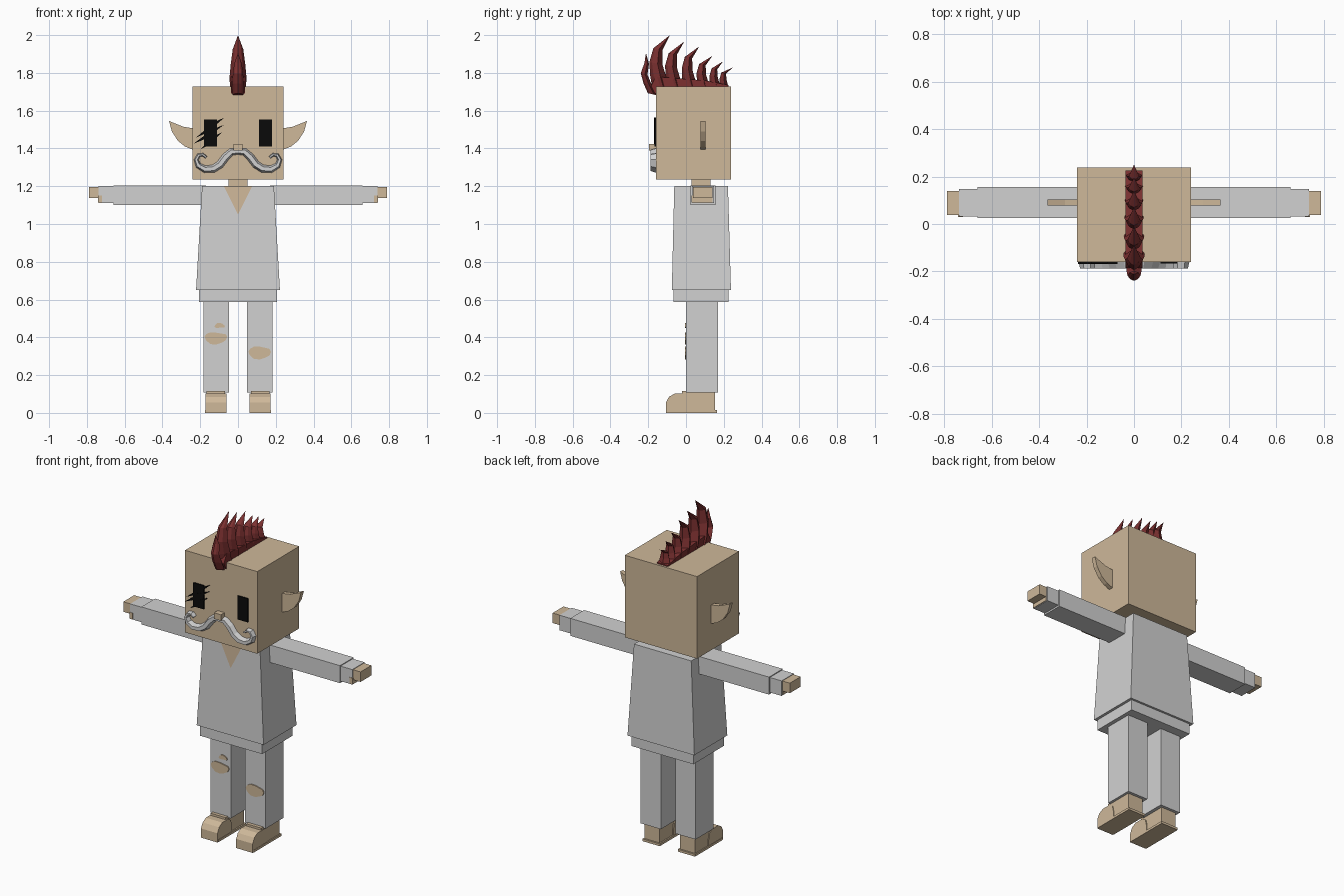
import bpy, math
from mathutils import Vector

cube = bpy.data.objects.get("Cube")
if cube:
    bpy.data.objects.remove(cube, do_unlink=True)


def material(name, rgb):
    m = bpy.data.materials.new(name)
    m.use_nodes = True
    m.diffuse_color = (*rgb, 1)
    m.node_tree.nodes["Principled BSDF"].inputs["Base Color"].default_value = (*rgb, 1)
    return m


SKIN = material("skin", (0.62, 0.48, 0.32))
CLOTH = material("pale grey cloth", (0.64, 0.64, 0.64))
BLACK = material("black", (0.003, 0.003, 0.003))
RED = material("dark red hair", (0.2, 0.03, 0.03))


def add(name, verts, faces, mat):
    me = bpy.data.meshes.new(name)
    me.from_pydata(verts, [], faces)
    me.materials.append(mat)
    ob = bpy.data.objects.new(name, me)
    bpy.context.collection.objects.link(ob)
    # consistent outward normals
    import bmesh
    bm = bmesh.new()
    bm.from_mesh(me)
    bmesh.ops.recalc_face_normals(bm, faces=bm.faces)
    bm.to_mesh(me)
    bm.free()
    return ob


def loft(name, rings, mat):
    """Join rings of equal length and cap both ends."""
    n = len(rings[0])
    verts = [v for r in rings for v in r]
    faces = [tuple(range(n)), tuple(range(len(verts) - n, len(verts)))]
    for k in range(len(rings) - 1):
        for i in range(n):
            j = (i + 1) % n
            faces.append((k*n + i, k*n + j, k*n + n + j, k*n + n + i))
    return add(name, verts, faces, mat)


def rect(x0, x1, y0, y1, z):
    return [(x0, y0, z), (x1, y0, z), (x1, y1, z), (x0, y1, z)]


def box(name, x, y, z, mat):
    return loft(name, [rect(*x, *y, z[0]), rect(*x, *y, z[1])], mat)


def plate(name, pts, y0, y1, mat):
    """Outline in x, z given thickness in y."""
    return loft(name, [[(x, y, z) for x, z in pts] for y in (y0, y1)], mat)


def side_prism(name, pts, x0, x1, mat):
    """Outline in y, z given width in x."""
    return loft(name, [[(x, y, z) for y, z in pts] for x in (x0, x1)], mat)


def span(s, a, b):
    return tuple(sorted((s*a, s*b)))


# Head, neck and clothed trunk
box("head", (-0.24, 0.24), (-0.16, 0.238), (1.235, 1.728), SKIN)
box("neck", (-0.05, 0.05), (0.03, 0.13), (1.18, 1.25), SKIN)
loft("shirt", [rect(-0.222, 0.222, -0.075, 0.238, 0.65),
               rect(-0.19, 0.19, -0.062, 0.222, 1.202)], CLOTH)
box("shirt_hem", (-0.206, 0.206), (-0.065, 0.225), (0.587, 0.66), CLOTH)
add("open_collar", [(-0.075, -0.066, 1.2), (0.075, -0.066, 1.2), (0, -0.07, 1.05)],
    [(0, 1, 2)], SKIN)

# Paired limbs and ears
ear = [(0.23, 1.505), (0.29, 1.515), (0.365, 1.545), (0.35, 1.49),
       (0.318, 1.44), (0.28, 1.41), (0.23, 1.39)]
toe = [(-0.106, 0.0), (-0.106, 0.055), (-0.09, 0.085), (-0.06, 0.102),
       (0.0, 0.102), (0.022, 0.085), (0.03, 0.05), (0.03, 0.0)]
for s, side in ((1, "left"), (-1, "right")):
    box(side + "_sleeve", span(s, 0.17, 0.66), (0.025, 0.155), (1.1, 1.205), CLOTH)
    box(side + "_cuff", span(s, 0.65, 0.738), (0.031, 0.147), (1.11, 1.2), CLOTH)
    box(side + "_hand", span(s, 0.72, 0.788), (0.037, 0.14), (1.137, 1.197), SKIN)
    box(side + "_palm", span(s, 0.72, 0.742), (0.029, 0.14), (1.113, 1.15), SKIN)
    plate(side + "_ear", [(s*x, z) for x, z in ear], 0.077, 0.104, SKIN)
    box(side + "_leg", span(s, 0.048, 0.183), (0.0, 0.17), (0.108, 0.6), CLOTH)
    box(side + "_foot", span(s, 0.068, 0.168), (-0.02, 0.153), (0.0, 0.115), SKIN)
    box(side + "_sole", span(s, 0.06, 0.174), (-0.1, 0.163), (0.0, 0.014), SKIN)
    side_prism(side + "_toe_cap", toe, *span(s, 0.062, 0.172), SKIN)
    box(side + "_eye", span(s, 0.112, 0.181), (-0.167, -0.155), (1.41, 1.552), BLACK)

# Slashes over the right eye
slashes = [((-0.225, 1.455), (-0.07, 1.565)), ((-0.235, 1.425), (-0.075, 1.525)),
           ((-0.2, 1.395), (-0.085, 1.485))]
for a, b in slashes:
    a, b = Vector(a), Vector(b)
    d = b - a
    n = Vector((-d.y, d.x)).normalized() * 0.011
    pts = [a, a + d*0.35 - n, b, a + d*0.65 + n]
    plate("eye_slash", [tuple(p) for p in pts], -0.169, -0.16, BLACK)

# Nose
box("nose", (-0.023, 0.023), (-0.195, -0.155), (1.388, 1.424), SKIN)

# Curled moustache swept along half a path, then mirrored
path = [(0, 1.385, 1), (0.035, 1.382, 1.1), (0.065, 1.355, 1.2), (0.095, 1.315, 1.2),
        (0.13, 1.293, 1.2), (0.175, 1.29, 1.1), (0.21, 1.31, 0.9), (0.221, 1.34, 0.7),
        (0.208, 1.364, 0.6), (0.185, 1.367, 0.5), (0.168, 1.352, 0.4)]
full = [(-x, z, r) for x, z, r in path[:0:-1]] + path
rings = []
for i, (x, z, r) in enumerate(full):
    p, q = full[max(i - 1, 0)], full[min(i + 1, len(full) - 1)]
    t = Vector((q[0] - p[0], q[1] - p[1])).normalized()
    nx, nz, w = -t.y, t.x, 0.018*r
    rings.append([(x + nx*w, -0.158, z + nz*w), (x + nx*w*0.5, -0.187, z + nz*w*0.5),
                  (x - nx*w*0.5, -0.187, z - nz*w*0.5), (x - nx*w, -0.158, z - nz*w)])
loft("moustache", rings, CLOTH)

# Ragged knee holes showing skin
def knee_hole(name, cx, cz, rx, rz, lift):
    pts = []
    for i in range(12):
        a = math.tau*i/12
        k = 1 + 0.12*math.cos(3*a)
        pts.append((cx + rx*math.cos(a), cz + rz*k*math.sin(a) + lift*math.cos(2*a)))
    plate(name, pts, -0.006, 0.002, SKIN)


knee_hole("right_knee_hole", -0.117, 0.398, 0.06, 0.032, 0.005)
knee_hole("right_thigh_hole", -0.097, 0.46, 0.028, 0.013, -0.004)
knee_hole("left_knee_hole", 0.115, 0.32, 0.06, 0.034, 0.003)


# Crest of backswept spikes: front and back edge at each height, then the tip
def spike(name, base, tip, depth, width, bulge, z0=1.71):
    height = tip[1] - z0
    rings = []
    for f, shift, thick, wide in ((0, 0, 1, 0.9), (0.25, -0.5, 0.85, 1), (0.5, -0.85, 0.68, 0.85),
                                  (0.76, -0.6, 0.46, 0.62)):
        y, z, d, w = base + bulge*shift, z0 + height*f, depth*thick, width*wide
        rings.append([(0, y - d, z), (w*0.6, y - d*0.6, z), (w, y + d*0.25, z - d*0.2), (0, y + d, z - d*0.4),
                      (-w, y + d*0.25, z - d*0.2), (-w*0.6, y - d*0.6, z)])
    rings.append([(0, tip[0], tip[1])]*6)
    ob = loft(name, rings, RED)
    ob.data.validate()
    return ob


tips = [(-0.085, 2.0), (-0.01, 1.965), (0.07, 1.94), (0.14, 1.89), (0.195, 1.86), (0.25, 1.83)]
bases = [-0.125, -0.05, 0.03, 0.1, 0.16, 0.205]
for i, (b, t) in enumerate(zip(bases, tips)):
    spike("hair_spike", b, t, 0.052 - 0.005*i, 0.045 - 0.002*i, 0.04 - 0.006*i)
spike("front_hair_spike", -0.175, (-0.212, 1.905), 0.026, 0.032, 0.055, 1.69)
side_prism("hair_root", [(-0.165, 1.69), (-0.185, 1.73), (-0.16, 1.78), (0.1, 1.76),
                         (0.225, 1.735), (0.225, 1.72)], -0.036, 0.036, RED)
